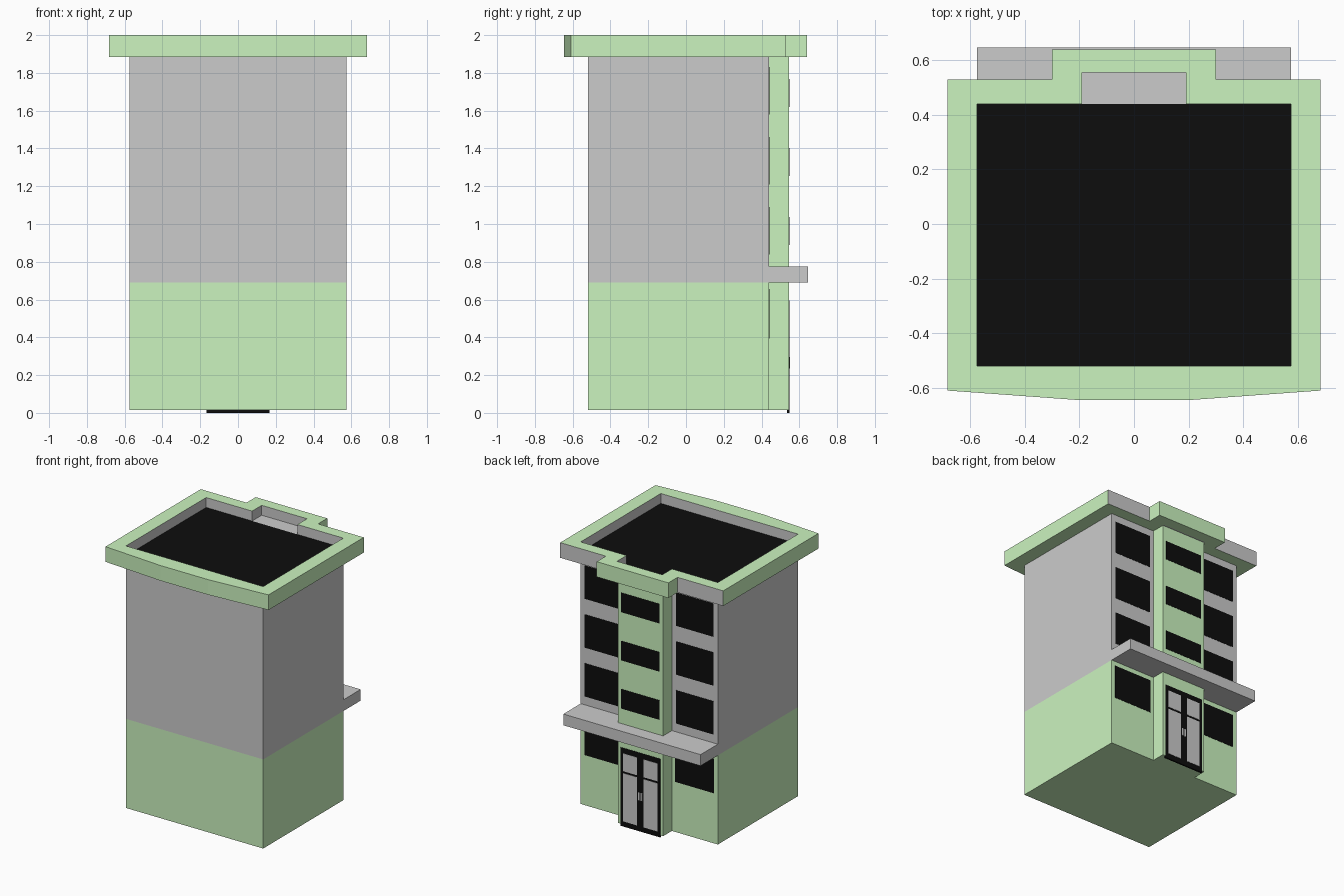
import bpy

if "Cube" in bpy.data.objects:
    bpy.data.objects.remove(bpy.data.objects["Cube"])


def material(name, rgb):
    m = bpy.data.materials.new(name)
    m.diffuse_color = (*rgb, 1)
    m.use_nodes = True
    m.node_tree.nodes["Principled BSDF"].inputs["Base Color"].default_value = m.diffuse_color
    return m


green = material("green paint", (0.6, 0.9, 0.52))
black = material("black", (0.004, 0.004, 0.004))


def box(name, x0, x1, y0, y1, z0, z1, mat=None):
    bpy.ops.mesh.primitive_cube_add(size=1, location=((x0 + x1) / 2, (y0 + y1) / 2, (z0 + z1) / 2))
    o = bpy.context.object
    o.name = name
    o.scale = (x1 - x0, y1 - y0, z1 - z0)
    bpy.ops.object.transform_apply(location=True, rotation=False, scale=True)
    if mat:
        o.data.materials.append(mat)
    return o


BACK, BAY = 0.44, 0.545   # y of the rear wall and of the projecting bay

# Main walls, green below and grey above
box("lower_walls", -0.575, 0.575, -0.52, BACK, 0.015, 0.69, green)
box("upper_walls", -0.575, 0.575, -0.52, BACK, 0.69, 1.92)
box("roof_deck", -0.575, 0.575, -0.52, BACK, 1.92, 1.925, black)

# Projecting entrance bay and its small roof
box("entrance_bay", -0.19, 0.19, BACK, BAY, 0.015, 1.885, green)
box("bay_roof_deck", -0.19, 0.19, BACK, 0.555, 1.885, 1.925)

# Canopy ledge above the ground floor
box("canopy", -0.575, 0.575, BACK, 0.647, 0.69, 0.775)

# Roof parapet: filled outline with a hole, extruded
half_outer = [(0.2, -0.645), (0.683, -0.61), (0.683, 0.53), (0.30, 0.53), (0.30, 0.64)]
half_inner = [(0.575, -0.52), (0.575, BACK), (0.19, BACK), (0.19, 0.555)]
curve = bpy.data.curves.new("roof_parapet", "CURVE")
curve.dimensions = "2D"
curve.fill_mode = "BOTH"
curve.extrude = 0.0575
for half in (half_outer, half_inner):
    loop = half + [(-x, y) for x, y in reversed(half)]
    s = curve.splines.new("POLY")
    s.points.add(len(loop) - 1)
    for p, (x, y) in zip(s.points, loop):
        p.co = (x, y, 0, 1)
    s.use_cyclic_u = True
parapet = bpy.data.objects.new("roof_parapet", curve)
parapet.location.z = 1.9425
bpy.context.collection.objects.link(parapet)
bpy.ops.object.select_all(action="DESELECT")
parapet.select_set(True)
bpy.context.view_layer.objects.active = parapet
bpy.ops.object.convert(target="MESH")
parapet = bpy.context.object
mesh = parapet.data
mesh.materials.clear()
mesh.materials.append(green)
mesh.materials.append(None)
# Inner parapet faces are grey
for f in mesh.polygons:
    f.use_smooth = False
    c = f.center
    inside = abs(c.x) < 0.58 and -0.53 < c.y < 0.56
    f.material_index = 1 if abs(f.normal.z) < 0.5 and inside else 0

# Windows: three upper storeys plus the ground floor
for i, z in enumerate((0.965, 1.335, 1.705)):
    for side, s in (("left", -1), ("right", 1)):
        a, b = sorted((s * 0.225, s * 0.54))
        box(f"window_{side}_{i + 1}", a, b, BACK - 0.01, BACK + 0.002, z - 0.126, z + 0.126, black)
    zb = z - 0.002 - 0.005 * i
    box(f"bay_window_{i + 1}", -0.16, 0.16, BAY - 0.01, BAY + 0.002, zb - 0.074, zb + 0.074, black)
for side, s in (("left", -1), ("right", 1)):
    a, b = sorted((s * 0.217, s * 0.543))
    box(f"ground_window_{side}", a, b, BACK - 0.01, BACK + 0.002, 0.395, 0.655, black)

# Double entrance door with glass panels and handles
box("door_frame", -0.167, 0.167, BAY - 0.01, BAY + 0.002, 0.0, 0.595, black)
for side, s in (("left", -1), ("right", 1)):
    a, b = sorted((s * 0.028, s * 0.144))
    box(f"door_panel_{side}", a, b, BAY - 0.005, BAY + 0.004, 0.04, 0.405)
    box(f"door_transom_{side}", a, b, BAY - 0.005, BAY + 0.004, 0.42, 0.555)
    a, b = sorted((s * 0.004, s * 0.018))
    box(f"door_handle_{side}", a, b, BAY - 0.005, BAY + 0.005, 0.235, 0.295)
